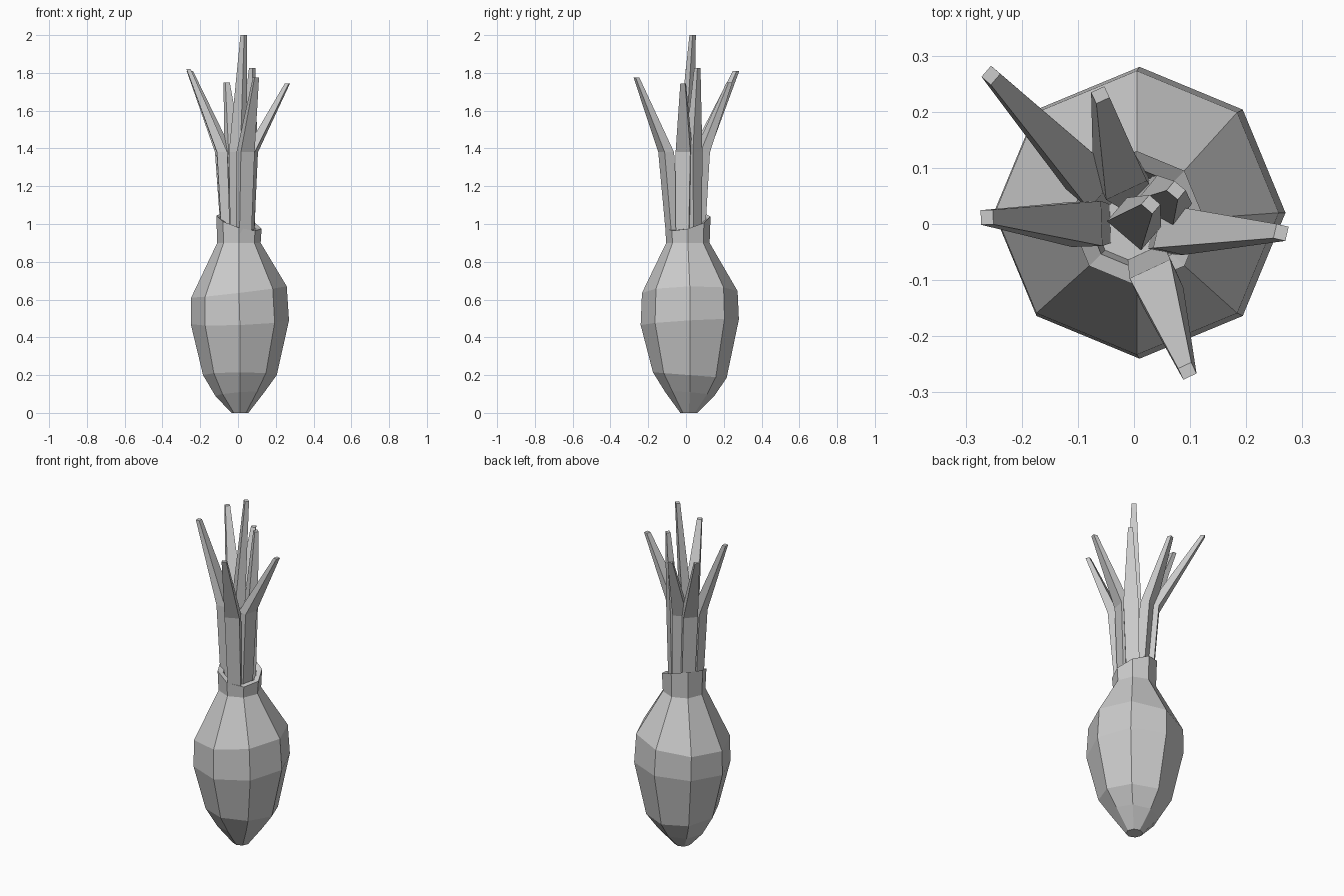
import bpy, bmesh
from math import cos, sin, pi, atan2
from mathutils import Vector

cube = bpy.data.objects.get("Cube")
if cube:
    bpy.data.objects.remove(cube, do_unlink=True)

grey = bpy.data.materials.new("plain grey")
grey.use_nodes = True
grey.diffuse_color = (0.6, 0.6, 0.6, 1)
grey.node_tree.nodes["Principled BSDF"].inputs["Base Color"].default_value = (0.6, 0.6, 0.6, 1)


def loft(name, rings):
    """Skin a stack of equal-sized point rings and cap both ends."""
    bm = bmesh.new()
    loops = [[bm.verts.new(p) for p in ring] for ring in rings]
    n = len(loops[0])
    for low, high in zip(loops, loops[1:]):
        for i in range(n):
            j = (i + 1) % n
            bm.faces.new((low[i], low[j], high[j], high[i]))
    bm.faces.new(loops[0][::-1])
    bm.faces.new(loops[-1])
    bmesh.ops.recalc_face_normals(bm, faces=bm.faces[:])
    mesh = bpy.data.meshes.new(name)
    bm.to_mesh(mesh)
    bm.free()
    mesh.materials.append(grey)
    obj = bpy.data.objects.new(name, mesh)
    bpy.context.collection.objects.link(obj)


def octagon(cx, cy, r, z, tilt_x=0, tilt_y=0):
    """Eight-sided ring whose height rises by the tilts towards +x and +y."""
    ring = []
    for k in range(8):
        c, s = cos(k * pi / 4), sin(k * pi / 4)
        ring.append((cx + r * c, cy + r * s, z + tilt_x * c + tilt_y * s))
    return ring


def section(centre, angle, depth, width):
    """Flat four-sided leaf section, wide across the outward direction."""
    out = Vector((cos(angle), sin(angle), 0)) * depth / 2
    side = Vector((-sin(angle), cos(angle), 0)) * width / 2
    c = Vector(centre)
    return [c + out + side, c - out + side, c - out - side, c + out - side]


# Faceted bulb with a slanted, hollow neck
loft("bulb", [
    octagon(0.01, 0.015, 0.045, 0),
    octagon(0.01, 0.02, 0.13, 0.1, 0.01, -0.01),
    octagon(0.01, 0.02, 0.195, 0.2, 0, -0.015),
    octagon(0.01, 0.02, 0.26, 0.48, 0.01, 0.015),
    octagon(0.005, 0.02, 0.253, 0.64, 0.03, 0.005),
    octagon(0.005, 0.01, 0.115, 0.9),
    octagon(0.005, 0.01, 0.12, 1.01, -0.035, 0.03),
    octagon(0.005, 0.01, 0.09, 1.0, -0.025, 0.02),
    octagon(0.005, 0.01, 0.08, 0.93),
])

# Leaves: base xy, knee xy, tip xyz, twist
leaves = {
    "back_right_leaf": ((-0.05, 0.06), (-0.075, 0.075), (-0.255, 0.265, 1.81), 0.1),
    "back_leaf": ((-0.005, 0.065), (-0.025, 0.085), (-0.06, 0.23, 1.75), 0.2),
    "right_leaf": ((-0.065, 0), (-0.085, 0), (-0.262, 0.012, 1.82), 0.1),
    "centre_leaf": ((0, 0), (0, 0), (0.03, 0.035, 2.0), 0),
    "back_left_leaf": ((0.045, 0.045), (0.055, 0.04), (0.075, 0.06, 1.825), 0.1),
    "left_leaf": ((0.055, -0.015), (0.07, -0.01), (0.262, -0.015, 1.745), -0.2),
    "front_leaf": ((0.03, -0.07), (0.04, -0.105), (0.095, -0.262, 1.775), 0.1),
}
for name, (base, knee, tip, twist) in leaves.items():
    a = atan2(tip[1] - knee[1], tip[0] - knee[0]) + twist
    loft(name, [
        section((*base, 0.93), a, 0.045, 0.07),
        section((*knee, 1.38), a, 0.055, 0.08),
        section(tip, a, 0.022, 0.026),
    ])
